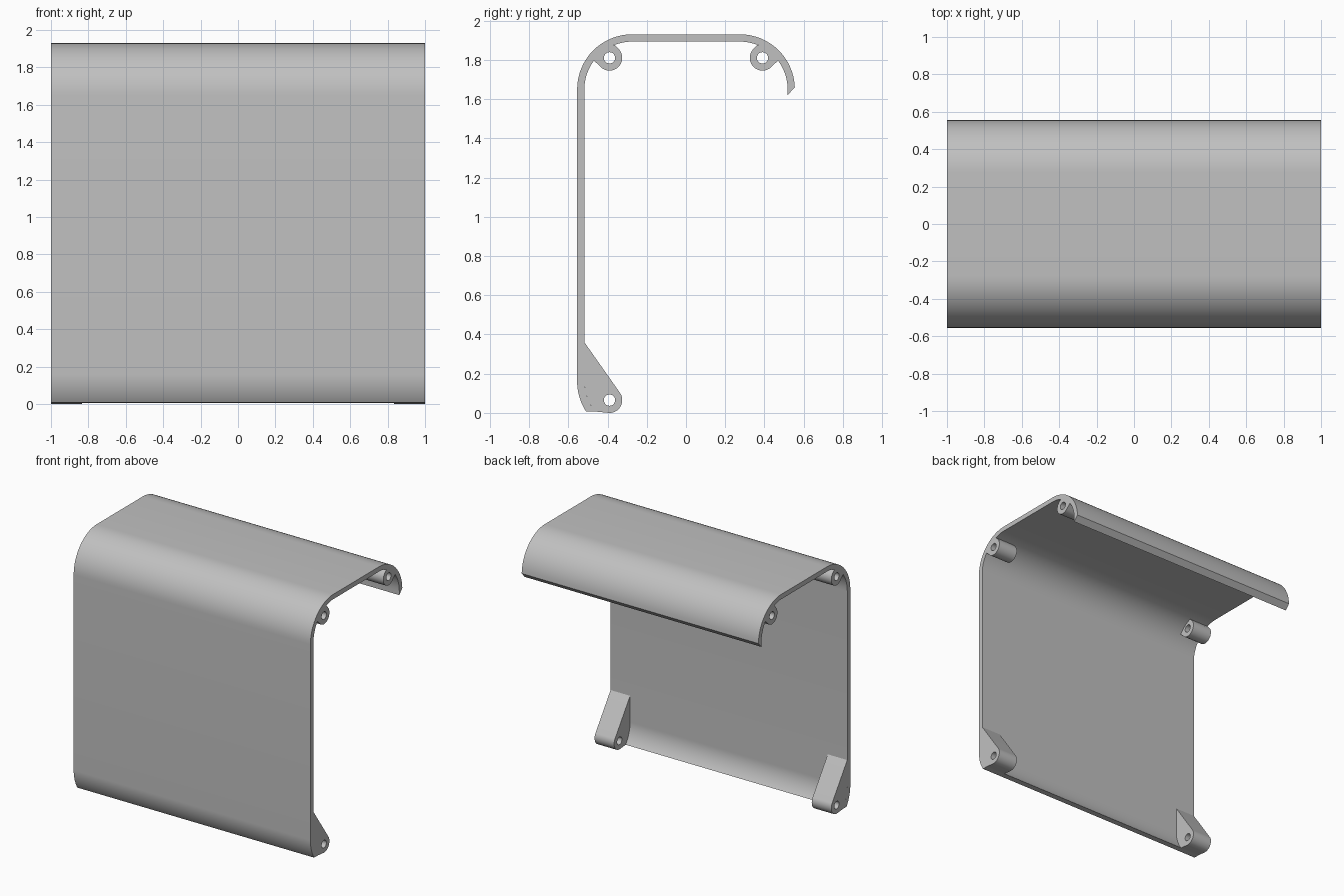
import bpy
import bmesh
from math import sin, cos, radians

if "Cube" in bpy.data.objects:
    bpy.data.objects.remove(bpy.data.objects["Cube"], do_unlink=True)

HALF = 0.555          # half depth of the cover
WALL = 0.037          # sheet thickness
R_OUT = 0.28          # outer corner radius
R_IN = R_OUT - WALL
CY = HALF - R_OUT     # corner centre, depth
TOP = 1.65            # upper corner centre, height
LOW = 0.16            # lower corner centre, height
BOSS_Y, BOSS_R, HOLE_R = 0.39, 0.065, 0.029
BOSS_LEN = 0.165

grey = bpy.data.materials.new("plain_grey")
grey.use_nodes = True
colour = (0.53, 0.53, 0.53, 1)
grey.diffuse_color = colour
grey.node_tree.nodes["Principled BSDF"].inputs["Base Color"].default_value = colour


def arc(cy, cz, r, start, end, steps=16):
    """Points of an arc in the depth/height plane, angles in degrees."""
    angles = [radians(start + (end - start) * i / steps) for i in range(steps + 1)]
    return [(cy + r * cos(a), cz + r * sin(a)) for a in angles]


def extrude_profile(name, loops, x, length):
    """Fill an outline (with optional holes) and extrude it along x."""
    bm = bmesh.new()
    edges = []
    for loop in loops:
        verts = [bm.verts.new((x, y, z)) for y, z in loop]
        edges += [bm.edges.new((v, verts[i - 1])) for i, v in enumerate(verts)]
    bmesh.ops.triangle_fill(bm, edges=edges, use_beauty=True)
    result = bmesh.ops.extrude_face_region(bm, geom=bm.faces[:])
    moved = [v for v in result["geom"] if isinstance(v, bmesh.types.BMVert)]
    bmesh.ops.translate(bm, verts=moved, vec=(length, 0, 0))
    bmesh.ops.recalc_face_normals(bm, faces=bm.faces[:])
    mesh = bpy.data.meshes.new(name)
    bm.to_mesh(mesh)
    bm.free()
    mesh.materials.append(grey)
    obj = bpy.data.objects.new(name, mesh)
    bpy.context.collection.objects.link(obj)
    bpy.ops.object.select_all(action="DESELECT")
    obj.select_set(True)
    bpy.context.view_layer.objects.active = obj
    bpy.ops.object.shade_smooth_by_angle(angle=radians(30))


def hole(y, z):
    return arc(y, z, HOLE_R, 0, 345, 23)


# Bent sheet cover: outer line up and over, slanted lip, inner line back
cover = (arc(-CY, LOW, R_OUT, 213, 180) + arc(-CY, TOP, R_OUT, 180, 90)
         + arc(CY, TOP, R_OUT, 90, 2)
         + arc(CY, TOP - 0.03, R_IN, 0, 0, 1)[:1]
         + arc(CY, TOP, R_IN, 0, 90) + arc(-CY, TOP, R_IN, 90, 180)
         + arc(-CY, LOW, R_IN, 180, 219))
extrude_profile("cover_shell", [cover], -1, 2)

# Upper screw boss, rooted on the rounded corner
boss = arc(-CY, TOP, R_IN, 111.5, 143, 8) + arc(-BOSS_Y, 1.81, BOSS_R, 225, 405, 20)
boss_loops = [boss, hole(-BOSS_Y, 1.81)]
back_loops = [[(-y, z) for y, z in loop] for loop in boss_loops]

# Lower gusset bracket with a rounded, drilled nose
bracket = ([(-HALF + WALL, 0.36)] + arc(-CY, LOW, R_IN, 180, 219, 10)
           + arc(-BOSS_Y, BOSS_R, BOSS_R, 265, 395, 18))
bracket_loops = [bracket, hole(-BOSS_Y, BOSS_R)]

for side, x in (("right", -1), ("left", 1 - BOSS_LEN)):
    extrude_profile("front_boss_" + side, boss_loops, x, BOSS_LEN)
    extrude_profile("back_boss_" + side, back_loops, x, BOSS_LEN)
    extrude_profile("lower_bracket_" + side, bracket_loops, x, BOSS_LEN)
